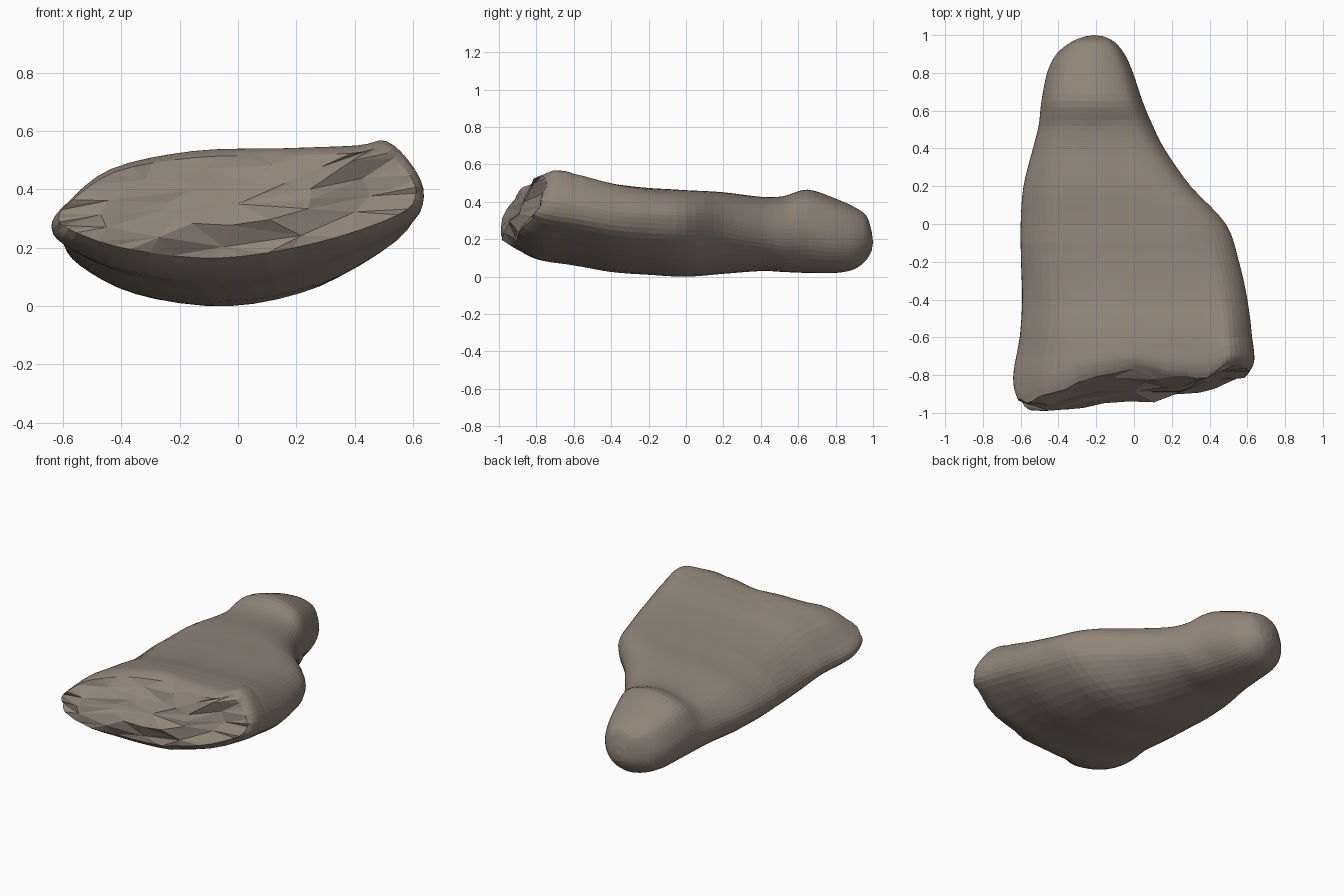
import bpy, bmesh, math, random
from mathutils import Vector

if "Cube" in bpy.data.objects:
    bpy.data.objects.remove(bpy.data.objects["Cube"])
random.seed(4)

# Normalised cross-sections (width, height), from left tip over the top
FRONT = [(0, .37), (.04, .54), (.16, .80), (.38, .93), (.62, .95), (.82, .97), (.90, 1),
         (.97, .82), (1, .6), (.95, .4), (.72, .14), (.45, 0), (.2, .08), (.05, .235)]
MID = [(0, .5), (.04, .7), (.17, .89), (.38, .98), (.6, 1), (.79, 1), (.91, .94),
       (.98, .82), (1, .66), (.95, .42), (.78, .14), (.52, 0), (.24, .085), (.055, .3)]
BACK = [(0, .47), (.04, .68), (.13, .86), (.3, .96), (.5, 1), (.7, .97), (.87, .88),
        (.96, .72), (1, .5), (.95, .28), (.78, .08), (.5, 0), (.22, .08), (.05, .25)]

# Stations along the length: y, left, right, bottom, top
STATIONS = [
    (-1.0, -.615, .61, .165, .535), (-.93, -.635, .63, .12, .555), (-.82, -.637, .637, .085, .565),
    (-.6, -.605, .625, .06, .55), (-.4, -.592, .60, .025, .505), (-.2, -.598, .555, .01, .475),
    (0, -.60, .485, 0, .46), (.2, -.585, .30, .015, .45), (.4, -.535, .16, .03, .427),
    (.52, -.505, .10, .025, .43), (.65, -.49, .045, .02, .465), (.8, -.46, -.005, .02, .417),
    (.9, -.41, -.05, .04, .372), (.965, -.33, -.105, .09, .325), (.993, -.26, -.16, .14, .24)]

# Front outline: width fraction, y of the lower lip, y of the upper rim
LIP = [(0, -.93, -.86), (.05, -.985, -.87), (.17, -1, -.86), (.3, -.965, -.80), (.42, -.935, -.78),
       (.5, -.935, -.76), (.57, -.955, -.78), (.66, -.915, -.81), (.83, -.895, -.81),
       (.89, -.85, -.76), (1, -.83, -.72)]


def front_y(u, v):
    """Depth of the broken front face at a width and height fraction."""
    u = max(0, min(.999, u))
    for (a, l0, t0), (b, l1, t1) in zip(LIP, LIP[1:]):
        if a <= u < b:
            k = (u-a)/(b-a)
            break
    low, top = l0+(l1-l0)*k, t0+(t1-t0)*k
    h = max(0, min(1, (v-.28)/.67))
    return low + (top-low)*h**1.15 + .03*max(0, .2-v)/.2


def spline(a, b, c, d, t):
    """Smooth curve through b and c."""
    return tuple(.5 * (2*q + (r-p)*t + (2*p-5*q+4*r-s)*t*t + (3*q-p-3*r+s)*t**3)
                 for p, q, r, s in zip(a, b, c, d))


def smooth_loop(pts, n):
    k = len(pts)
    return [spline(pts[i-1], pts[i], pts[(i+1) % k], pts[(i+2) % k], j/n)
            for i in range(k) for j in range(n)]


def smooth_path(pts, n):
    p = [pts[0]] + pts + [pts[-1]]
    return [spline(*p[i:i+4], j/n) for i in range(len(pts)-1) for j in range(n)] + [pts[-1]]


def mix(a, b, t):
    t = max(0, min(1, t))
    return [(p[0]+(q[0]-p[0])*t, p[1]+(q[1]-p[1])*t) for p, q in zip(a, b)]


def section(y):
    shape = mix(FRONT, MID, (y+.7)/.6) if y < .1 else mix(MID, BACK, (y-.1)/.45)
    return smooth_loop(shape, 4)


bm = bmesh.new()
N = len(FRONT) * 4
ragged = [random.uniform(-.01, .01) for _ in range(N)]

# Smooth body, its front end sheared to the slanted broken face
rings = []
for y, xl, xr, zb, zt in smooth_path(STATIONS, 4):
    ring = []
    for i, (u, v) in enumerate(section(y)):
        yy = y
        if y < -.6:
            k = (-.6-y)/.4
            yy = -.6 + k*(front_y(u, v)+.6) + k**6*ragged[i]
        ring.append(bm.verts.new((xl+(xr-xl)*u, yy, zb+(zt-zb)*v)))
    rings.append(ring)
for a, b in zip(rings, rings[1:]):
    for i in range(N):
        j = (i+1) % N
        bm.faces.new((a[i], a[j], b[j], b[i]))

# Rounded back tip
tip = bm.verts.new((-.21, 1, .185))
for i in range(N):
    bm.faces.new((rings[-1][i], rings[-1][(i+1) % N], tip))

# Rough faceted front face, with a groove beside the right lobe
_, xl, xr, zb, zt = STATIONS[0]
rim = rings[0]
centre = Vector((0, front_y(.5, .5), .35))
step = 4
M = N // step
inner = []
for s in (.78, .42):
    ring = []
    for v in rim[::step]:
        co = centre.lerp(v.co, s*random.uniform(.93, 1.05))
        u, h = (co.x-xl)/(xr-xl), (co.z-zb)/(zt-zb)
        groove = .05 if .4 < co.x < .52 and s > .5 else 0
        co.y = front_y(u, h) + random.uniform(-.012, .012) + groove
        ring.append(bm.verts.new(co))
    inner.append(ring)
for i in range(M):
    g = [rim[(i*step+k) % N] for k in range(step+1)]
    a, b = inner[0][i], inner[0][(i+1) % M]
    c, d = inner[1][i], inner[1][(i+1) % M]
    for k in range(step):
        bm.faces.new((g[k], g[k+1], a if k < step//2 else b))
    bm.faces.new((g[step//2], b, a))
    bm.faces.new((a, b, d))
    bm.faces.new((a, d, c))
mid = bm.verts.new(centre)
for i in range(M):
    bm.faces.new((inner[1][i], inner[1][(i+1) % M], mid))

bmesh.ops.recalc_face_normals(bm, faces=bm.faces[:])
mesh = bpy.data.meshes.new("stone")
bm.to_mesh(mesh)
bm.free()
stone = bpy.data.objects.new("stone", mesh)
bpy.context.collection.objects.link(stone)

# Single taupe stone colour
mat = bpy.data.materials.new("taupe stone")
mat.diffuse_color = (.29, .235, .19, 1)
mat.use_nodes = True
mat.node_tree.nodes["Principled BSDF"].inputs["Base Color"].default_value = mat.diffuse_color
mesh.materials.append(mat)
